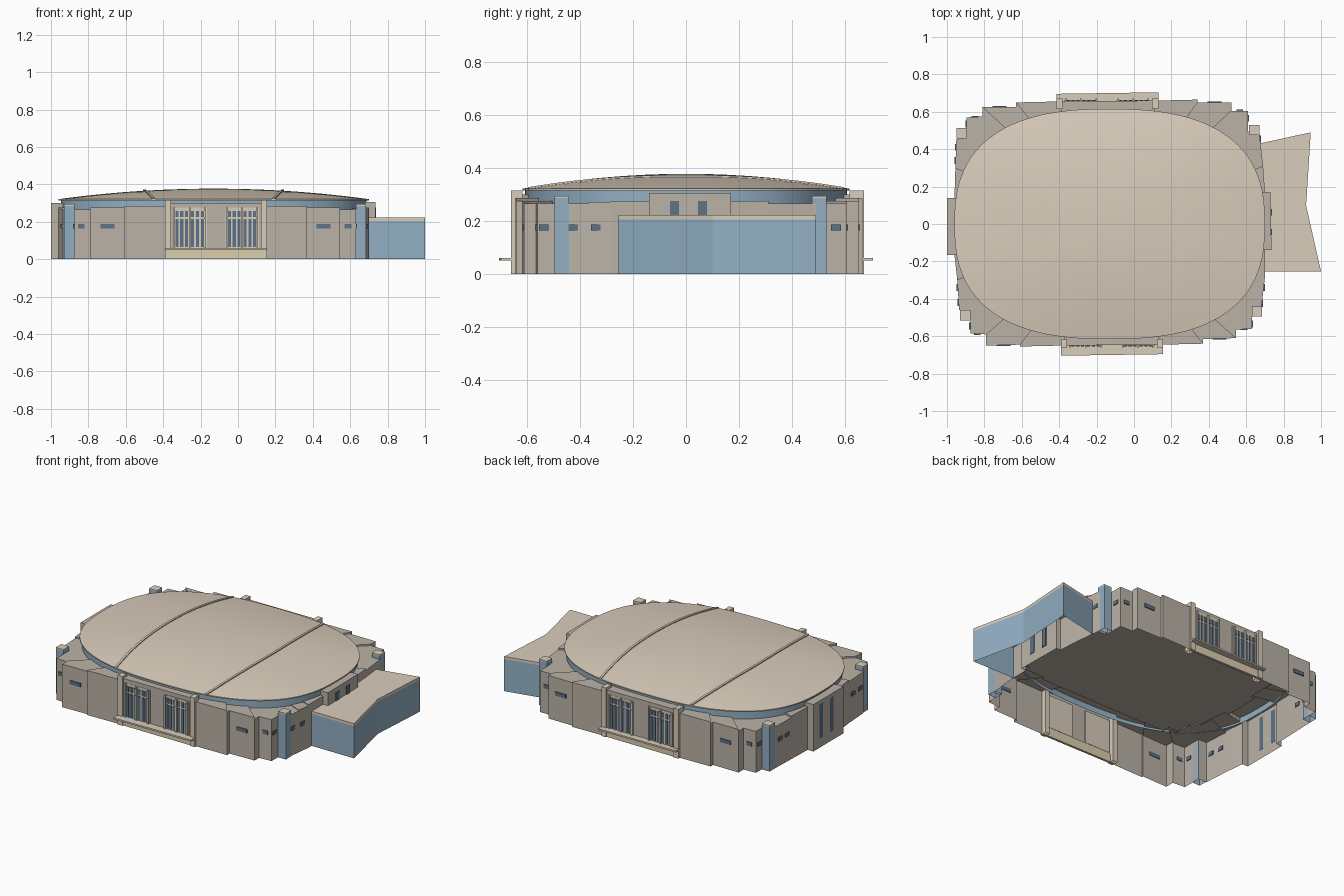
import bpy, bmesh, math

if "Cube" in bpy.data.objects:
    bpy.data.objects.remove(bpy.data.objects["Cube"])

def material(name, r, g, b):
    m = bpy.data.materials.new(name)
    m.diffuse_color = (r, g, b, 1)
    m.use_nodes = True
    m.node_tree.nodes["Principled BSDF"].inputs["Base Color"].default_value = m.diffuse_color
    return m

WALL = material("wall_stone", .50, .45, .39)
BEIGE = material("roof_beige", .70, .61, .50)
BLUE = material("blue_panel", .29, .43, .55)
GLASS = material("window_glass", .11, .17, .24)
SAND = material("entrance_sand", .70, .62, .42)
CX, A, B, N = -.13, .83, .615, 2.55      # roof centre, half sizes, roundness

def make(name, verts, faces, mat, smooth=False):
    me = bpy.data.meshes.new(name)
    me.from_pydata(verts, [], faces)
    bm = bmesh.new()
    bm.from_mesh(me)
    bmesh.ops.remove_doubles(bm, verts=bm.verts, dist=1e-5)
    bmesh.ops.recalc_face_normals(bm, faces=bm.faces)
    bm.to_mesh(me)
    bm.free()
    me.materials.append(mat)
    ob = bpy.data.objects.new(name, me)
    bpy.context.collection.objects.link(ob)
    if smooth:
        bpy.context.view_layer.objects.active = ob
        ob.select_set(True)
        bpy.ops.object.shade_smooth_by_angle(angle=math.radians(30))
        ob.select_set(False)
    return ob

def prism(name, pts, z0, z1, mat, bottom=True):
    n = len(pts)
    verts = [(x, y, z) for z in (z0, z1) for x, y in pts]
    faces = [(i, (i + 1) % n, n + (i + 1) % n, n + i) for i in range(n)]
    faces.append(tuple(range(n, 2 * n)))
    if bottom:
        faces.append(tuple(range(n)))
    return make(name, verts, faces, mat)

def box(name, x0, x1, y0, y1, z0, z1, mat, bottom=True):
    return prism(name, [(x0, y0), (x1, y0), (x1, y1), (x0, y1)], z0, z1, mat, bottom)

# Stepped outer wall: outline points with the height of the wall that starts there
outline = [
    (-.875, -.585, .265), (-.79, -.59, .275), (-.79, -.65, .275), (-.61, -.645, .285),
    (-.61, -.655, .285), (-.39, -.65, .30), (.15, -.645, .285), (.37, -.64, .275),
    (.37, -.615, .275), (.545, -.61, .265), (.545, -.565, .265), (.63, -.56, .265),
    (.63, -.46, .265), (.68, -.455, .265), (.69, -.37, .27), (.70, -.285, .275),
    (.70, -.14, .305), (.735, -.14, .305), (.73, .17, .305), (.70, .17, .275),
    (.69, .31, .265), (.67, .49, .265), (.61, .495, .265), (.61, .605, .265),
    (.52, .605, .275), (.52, .65, .275), (.34, .65, .285), (.34, .665, .285),
    (.13, .66, .30), (-.41, .655, .285), (-.63, .65, .275), (-.63, .625, .275),
    (-.81, .625, .265), (-.81, .575, .265), (-.895, .57, .265), (-.895, .46, .265),
    (-.95, .455, .265), (-.955, .30, .275), (-.96, .14, .30), (-1, .14, .30),
    (-1, -.165, .30), (-.96, -.165, .275), (-.945, -.30, .265), (-.935, -.46, .265),
    (-.875, -.46, .265)]
verts, faces = [], []
def quad(*p):
    faces.append(tuple(range(len(verts), len(verts) + len(p))))
    verts.extend(p)
def inner(p):
    return CX + (p[0] - CX) * .8, p[1] * .8
for i, p in enumerate(outline):
    q, h, hp = outline[(i + 1) % len(outline)], p[2], outline[i - 1][2]
    (a, b), (c, d) = inner(p), inner(q)
    quad((p[0], p[1], 0), (q[0], q[1], 0), (q[0], q[1], h), (p[0], p[1], h))
    quad((p[0], p[1], h), (q[0], q[1], h), (c, d, h), (a, b, h))
    if h != hp:
        quad((p[0], p[1], h), (a, b, h), (a, b, hp), (p[0], p[1], hp))
make("stepped_wall", verts, faces, WALL)
ceil = [inner(p) for p in outline]
make("ceiling", [(x, y, .268) for x, y in ceil], [tuple(range(len(ceil)))], WALL)

# Roof drum, eave and shallow dome
def ring(k, z, n=96):
    out = []
    for i in range(n):
        t = 2 * math.pi * i / n
        c, s = math.cos(t), math.sin(t)
        out.append((CX + A * k * math.copysign(abs(c) ** (2 / N), c),
                    B * k * math.copysign(abs(s) ** (2 / N), s), z))
    return out

def loft(name, rings, mat, cap):
    n = len(rings[0])
    v = [p for r in rings for p in r]
    f = [(j * n + i, j * n + (i + 1) % n, (j + 1) * n + (i + 1) % n, (j + 1) * n + i)
         for j in range(len(rings) - 1) for i in range(n)]
    if cap:
        f.append(tuple(range(len(v) - n, len(v))))
    make(name, v, f, mat, True)

def dome_z(k):
    return .377 - .056 * k * k

loft("drum_band", [ring(.985, .262), ring(.985, .316)], BLUE, False)
loft("roof_dome", [ring(.98, .314), ring(1, .314)] +
     [ring(k / 12, dome_z(k / 12)) for k in range(12, 0, -1)], BEIGE, True)

# Two curved ribs crossing the roof
for side, x0 in ((-1, -.50), (1, .24)):
    v, f, n = [], [], 32
    for i in range(n + 1):
        t = -1 + 2 * i / n
        x = x0 - side * .05 * t * t
        y = t * B * (1 - (abs(x - CX) / A) ** N) ** (1 / N)
        k = ((abs(x - CX) / A) ** N + (abs(y) / B) ** N) ** (1 / N)
        z = dome_z(k)
        v += [(x + dx, y, z + dz) for dx, dz in
              ((-.007, -.008), (-.007, .006), (.007, .006), (.007, -.008))]
        if i:
            o = 4 * i
            f += [(o - 4 + j, o - 4 + (j + 1) % 4, o + (j + 1) % 4, o + j) for j in range(4)]
    f += [(0, 1, 2, 3), (4 * n, 4 * n + 1, 4 * n + 2, 4 * n + 3)]
    make("roof_rib", v, f, BEIGE)

# Front and back entrances: porch slab, posts, tall window bays
for label, s, x0, x1, yw in (("front", -1, -.39, .155, .648), ("back", 1, -.415, .13, .658)):
    tilt = .004
    def span(a, b):
        return sorted((s * a, s * b))
    prism(label + "_porch_slab", [(x0, s * .64), (x1, s * .64),
          (x1, s * .70 + tilt), (x0, s * .70 - tilt)], .05, .06, BEIGE)
    box(label + "_entrance_base", x0 + .005, x1 - .005, *span(yw - .01, yw + .005), 0, .05, SAND)
    for x in (x0, x1 - .033):
        box(label + "_entrance_post", x, x + .033, *span(.615, yw + .012), 0, .315, BEIGE, False)
    for g in (x0 + .05, x1 - .215):
        box(label + "_bay_panel", g - .008, g + .173, *span(yw - .01, yw + .002), .06, .275, BEIGE)
        for j in range(6):
            x = g + .005 + j * .026 + (.006 if j > 2 else 0)
            box(label + "_bay_window", x, x + .017, *span(yw - .005, yw + .006), .065, .215, GLASS)
            box(label + "_bay_top_window", x, x + .017, *span(yw - .005, yw + .006), .225, .258, GLASS)
        for j in (0, 3, 6):
            x = g - .004 + j * .027
            box(label + "_bay_pilaster", x, x + .008, *span(yw - .005, yw + .012), .06, .275, BEIGE)

# Blue corner towers with beige caps
for x, y in ((-.93, -.515), (.63, -.495), (.615, .475), (-.95, .457)):
    box("corner_tower", x, x + .055, y, y + .055, 0, .285, BLUE, False)
    box("corner_tower_cap", x, x + .055, y, y + .055, .285, .294, BEIGE)

# Small square windows on the stepped panels
for x, y, w in ((-.838, -.588, .036), (-.698, -.648, .075), (.457, -.613, .075), (.588, -.563, .036),
                (-.85, .573, .036), (-.72, .626, .075), (.43, .651, .075), (.565, .606, .036)):
    box("panel_window", x - w / 2, x + w / 2, y - .005, y + .005, .163, .187, GLASS)
for x, y in ((.63, -.535), (.684, -.425), (.694, -.34), (.61, .565), (.672, .455),
             (-.875, -.545), (-.938, -.42), (-.943, -.34), (-.895, .535), (-.951, .41), (-.954, .34)):
    box("side_window", x - .006, x + .006, y - .018, y + .018, .163, .187, GLASS)

# Tall windows at the two end bays
for x in (.733, -1):
    for y in (-.043, .063):
        d = .004 if x > 0 else .001
        box("end_window", x - d, x + d, y - .017, y + .017, .06, .275, GLASS)

# Side annex with flat roof
annex = [(.68, -.255), (1, -.255), (.92, .10), (.945, .49), (.67, .43)]
n = len(annex)
make("annex_wall", [(x, y, z) for z in (0, .205) for x, y in annex],
     [(i, (i + 1) % n, n + (i + 1) % n, n + i) for i in (0, 1, 2, 3)], BLUE)
prism("annex_roof", annex, .205, .222, BEIGE)
